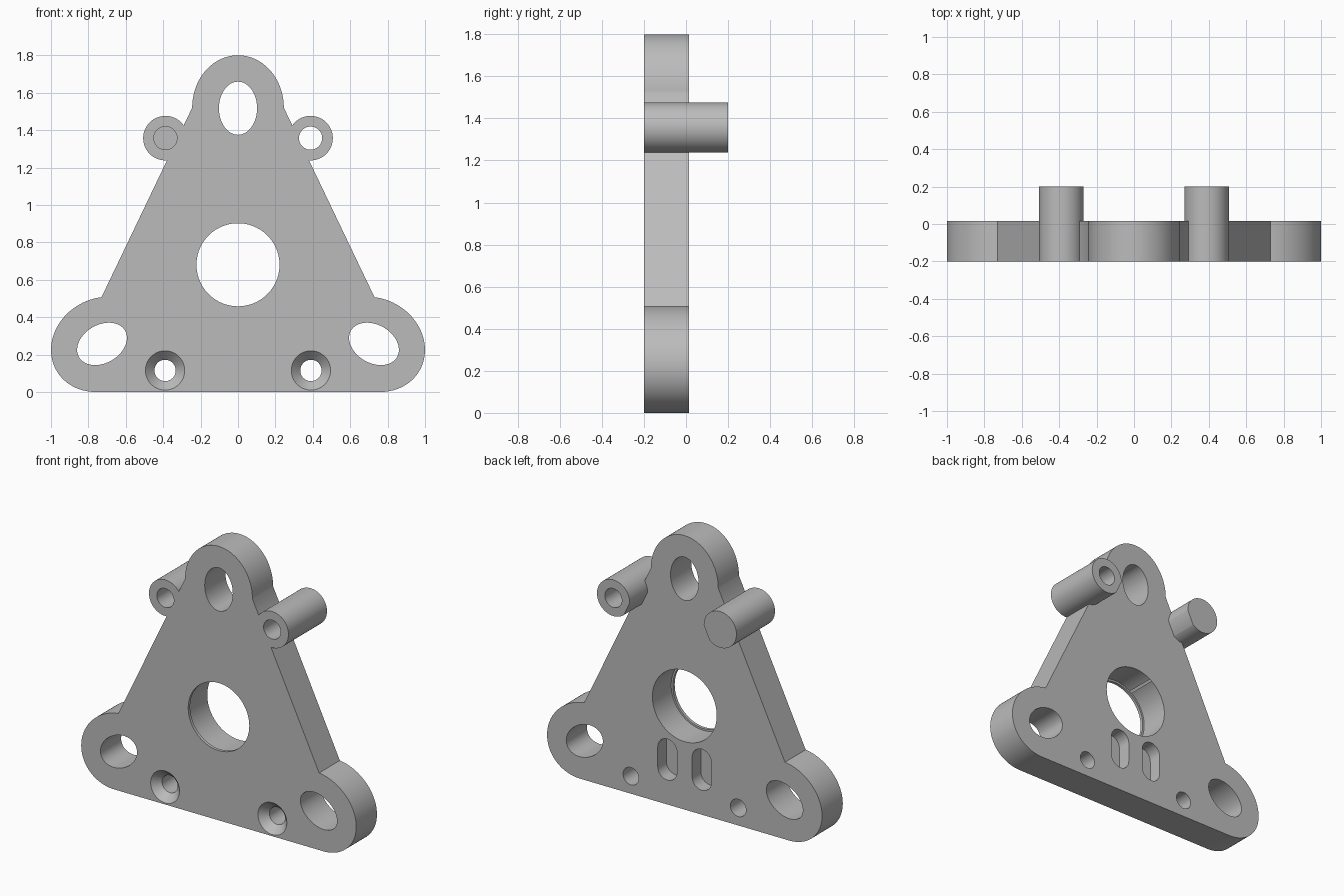
import bpy, bmesh, math

if "Cube" in bpy.data.objects:
    bpy.data.objects.remove(bpy.data.objects["Cube"], do_unlink=True)

FRONT, BACK, POST_END = -0.20, 0.015, 0.20

grey = bpy.data.materials.new("mid grey")
grey.use_nodes = True
grey.diffuse_color = (0.5, 0.5, 0.5, 1)
grey.node_tree.nodes["Principled BSDF"].inputs["Base Color"].default_value = (0.5, 0.5, 0.5, 1)


def arc(cx, cz, rx, rz, start, end, tilt=0, n=48):
    """Points on a tilted ellipse arc in the x-z plane (degrees)."""
    pts, k = [], math.radians(tilt)
    for i in range(n + 1):
        t = math.radians(start + (end - start) * i / n)
        u, v = rx * math.cos(t), rz * math.sin(t)
        pts.append((cx + u * math.cos(k) - v * math.sin(k),
                    cz + u * math.sin(k) + v * math.cos(k)))
    return pts


def ring(cx, cz, rx, rz=None, tilt=0, n=64):
    return arc(cx, cz, rx, rz or rx, 0, 360, tilt, n)[:-1]


def loft(name, y0, y1, profile, profile1=None):
    """Solid between a profile at y0 and a matching profile at y1."""
    bm = bmesh.new()
    a = [bm.verts.new((x, y0, z)) for x, z in profile]
    b = [bm.verts.new((x, y1, z)) for x, z in (profile1 or profile)]
    bm.faces.new(a)
    bm.faces.new(b[::-1])
    for i in range(len(a)):
        j = (i + 1) % len(a)
        bm.faces.new((a[i], b[i], b[j], a[j]))
    bmesh.ops.recalc_face_normals(bm, faces=bm.faces)
    mesh = bpy.data.meshes.new(name)
    bm.to_mesh(mesh)
    bm.free()
    mesh.materials.append(grey)
    obj = bpy.data.objects.new(name, mesh)
    bpy.context.collection.objects.link(obj)
    return obj


def combine(target, tool, operation="DIFFERENCE"):
    """Apply a boolean and discard the tool solid."""
    tool.hide_render = True
    bpy.ops.object.select_all(action="DESELECT")
    bpy.context.view_layer.objects.active = target
    target.select_set(True)
    mod = target.modifiers.new("boolean", "BOOLEAN")
    mod.operation, mod.solver, mod.object = operation, "EXACT", tool
    bpy.ops.object.modifier_apply(modifier=mod.name)
    bpy.data.objects.remove(tool, do_unlink=True)


# Plate outline: right foot lobe, sloping side, top lobe, then the mirrored half
half = arc(0.728, 0.254, 0.28, 0.245, -56.6, 116.4, tilt=-30)
half += arc(0, 1.52, 0.245, 0.28, 0, 90, n=32)
outline = half + [(-x, z) for x, z in reversed(half[:-1])]
bracket = loft("triangular_bracket", FRONT, BACK, outline)

# Standoff posts, each with a flat on its inner side behind the plate
for s in (1, -1):
    post = loft("standoff_post", FRONT, POST_END, ring(s * 0.388, 1.357, 0.119))
    nx, nz, d = -0.902, -0.433, 0.108
    flat = [(s * (0.388 + nx * a - nz * b), 1.357 + nz * a + nx * b)
            for a, b in ((d, -0.2), (d + 0.2, -0.2), (d + 0.2, 0.2), (d, 0.2))]
    combine(post, loft("flat_cutter", BACK, 0.3, flat))
    combine(bracket, post, "UNION")

# Centre bore with a thin retaining lip at the front
combine(bracket, loft("bore_cutter", -0.3, 0.3, ring(0, 0.68, 0.222, n=96)))
combine(bracket, loft("seat_cutter", FRONT + 0.02, 0.3, ring(0, 0.68, 0.234, n=96)))

# Oval hole in the top lobe
combine(bracket, loft("oval_cutter", -0.3, 0.3, ring(0, 1.517, 0.102, 0.142)))

for s in (1, -1):
    # Oval holes in the foot lobes
    combine(bracket, loft("oval_cutter", -0.3, 0.3,
                          ring(s * 0.727, 0.257, 0.142, 0.102, -30 * s)))
    # Post bores
    combine(bracket, loft("post_bore_cutter", -0.3, 0.3, ring(s * 0.388, 1.357, 0.062)))
    # Countersunk screw holes
    combine(bracket, loft("screw_cutter", -0.3, 0.3, ring(s * 0.39, 0.115, 0.057)))
    combine(bracket, loft("countersink_cutter", FRONT - 0.01, FRONT + 0.05,
                          ring(s * 0.39, 0.115, 0.1146), ring(s * 0.39, 0.115, 0.057)))
    # Blind rounded slots in the back
    slot = (arc(s * 0.125, 0.36, 0.07, 0.07, 0, 180, n=24)
            + arc(s * 0.125, 0.23, 0.07, 0.07, 180, 360, n=24))
    combine(bracket, loft("slot_cutter", BACK - 0.09, 0.3, slot))

bpy.ops.object.select_all(action="DESELECT")
bracket.select_set(True)
bpy.context.view_layer.objects.active = bracket
bpy.ops.object.shade_smooth_by_angle(angle=math.radians(25))
